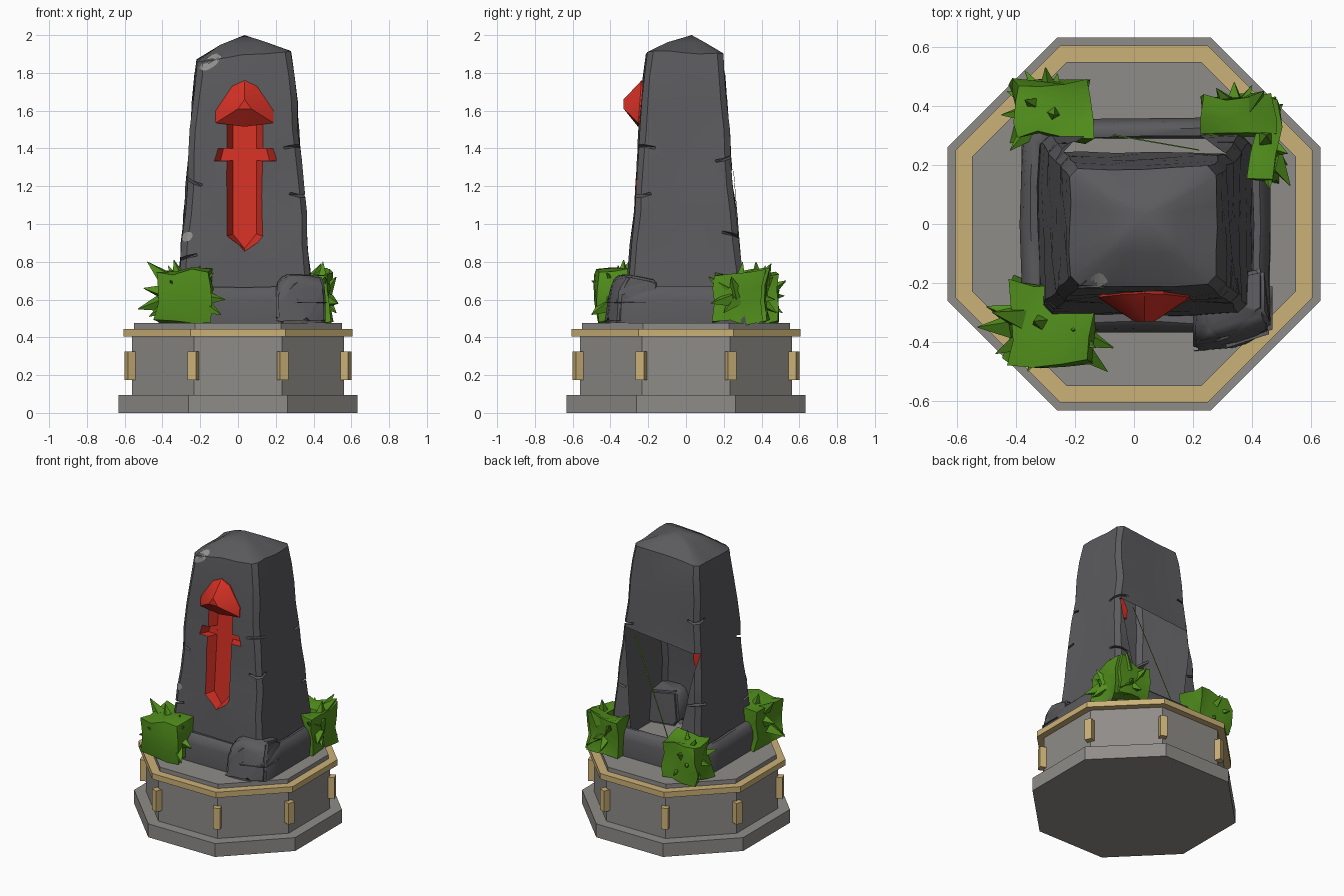
import bpy, bmesh, math, random
from mathutils import Vector, Matrix, noise
from mathutils.bvhtree import BVHTree

random.seed(4)
if "Cube" in bpy.data.objects:
    bpy.data.objects.remove(bpy.data.objects["Cube"])


def material(name, r, g, b):
    m = bpy.data.materials.new(name)
    m.use_nodes = True
    m.diffuse_color = (r, g, b, 1)
    m.node_tree.nodes["Principled BSDF"].inputs["Base Color"].default_value = (r, g, b, 1)
    return m


STONE = material("dark stone", .105, .105, .112)
PALE = material("pale chipped stone", .30, .30, .29)
BASE = material("pedestal grey", .275, .265, .25)
GOLD = material("gold trim", .60, .44, .185)
RED = material("red carving", .66, .03, .018)
LEAF = material("leaf green", .085, .28, .012)


def finish(name, bm, mats, smooth=None):
    bmesh.ops.recalc_face_normals(bm, faces=bm.faces)
    me = bpy.data.meshes.new(name)
    bm.to_mesh(me)
    bm.free()
    ob = bpy.data.objects.new(name, me)
    bpy.context.collection.objects.link(ob)
    for m in mats:
        me.materials.append(m)
    if smooth:
        shade(ob, smooth)
    return ob


def shade(ob, degrees):
    bpy.ops.object.select_all(action='DESELECT')
    ob.select_set(True)
    bpy.context.view_layer.objects.active = ob
    bpy.ops.object.shade_smooth_by_angle(angle=math.radians(degrees))


def ring(bm, z, x0, x1, y0, y1, c=.03, n=5, tilt=0):
    """Chamfered rectangle of vertices."""
    pts = [Vector(p) for p in ((x0, y0), (x1, y0), (x1, y1), (x0, y1))]
    out = []
    for i in range(4):
        a, b = pts[i], pts[(i + 1) % 4]
        d = (b - a).normalized() * c
        for k in range(n):
            p = (a + d).lerp(b - d, k / (n - 1))
            out.append(bm.verts.new((p.x, p.y, z + tilt * p.x)))
    return out


def loft(bm, rings):
    for a, b in zip(rings, rings[1:]):
        for i in range(len(a)):
            j = (i + 1) % len(a)
            bm.faces.new((a[i], a[j], b[j], b[i]))


def roughen(verts, amount, freq=5):
    for v in verts:
        v.co += noise.noise_vector(v.co * freq) * amount


def hull(bm, points):
    vs = [bm.verts.new(p) for p in points]
    res = bmesh.ops.convex_hull(bm, input=vs)
    bmesh.ops.delete(bm, geom=[g for g in res["geom_interior"]
                               if isinstance(g, bmesh.types.BMVert)], context='VERTS')


# Octagonal pedestal
def octagon(name, apothem, z0, z1, mat):
    bm = bmesh.new()
    r = apothem / math.cos(math.pi / 8)
    bmesh.ops.create_cone(bm, cap_ends=True, segments=8, radius1=r, radius2=r, depth=z1 - z0,
                          matrix=Matrix.Translation((0, 0, (z0 + z1) / 2))
                          @ Matrix.Rotation(math.pi / 8, 4, 'Z'))
    finish(name, bm, [mat])


octagon("pedestal_foot", .632, 0, .095, BASE)
octagon("pedestal_drum", .56, .095, .405, BASE)
octagon("pedestal_gold_rim", .605, .405, .445, GOLD)
octagon("pedestal_top_slab", .55, .44, .475, BASE)

# Gold brackets on the pedestal corners
bm = bmesh.new()
for i in range(8):
    bmesh.ops.create_cube(bm, size=1, matrix=Matrix.Rotation(math.pi / 8 + i * math.pi / 4, 4, 'Z')
                          @ Matrix.Translation((.605, 0, .25)) @ Matrix.Diagonal((.07, .048, .15, 1)))
finish("gold_brackets", bm, [GOLD])


# Standing stone
def side(z):
    """Extent of the tapering shaft at a height."""
    t = (z - .475) / 1.4
    return (-.328 + .106 * t, .402 - .108 * t, -.322 + .107 * t, .318 - .123 * t)


bm = bmesh.new()
rings = [ring(bm, z, *side(z)) for z in (.475, .6, .75, .9, 1.05, 1.2, 1.35, 1.5, 1.65, 1.78)]
rings.append(ring(bm, 1.885, -.218, .278, -.21, .19, tilt=.09))
rings.append(ring(bm, 1.955, -.09, .15, -.1, .1, c=.02, tilt=.05))
loft(bm, rings)
apex = bm.verts.new((.035, .03, 2))
for i in range(len(rings[-1])):
    bm.faces.new((rings[-1][i], rings[-1][(i + 1) % len(rings[-1])], apex))
bm.faces.new(rings[0][::-1])
roughen([v for r in rings[1:-1] for v in r], .014)
shaft_mats = [STONE, RED, PALE]
shaft = finish("standing_stone", bm, shaft_mats)


def cut(bm, index):
    for f in bm.faces:
        f.material_index = index
    cutter = finish("cutter", bm, shaft_mats)
    cutter.hide_render = True
    mod = shaft.modifiers.new("cut", 'BOOLEAN')
    mod.operation, mod.solver, mod.object = 'DIFFERENCE', 'EXACT', cutter
    bpy.context.view_layer.objects.active = shaft
    bpy.ops.object.modifier_apply(modifier=mod.name)
    bpy.data.objects.remove(cutter)


def groove(outline, centre, floor):
    """Tapered cutter that follows the leaning front face."""
    bm = bmesh.new()
    loops = []
    for depth, fx, fz in ((-.05, 1.2, 1.05), (.06, floor, .97)):
        loops.append([bm.verts.new((centre[0] + (x - centre[0]) * fx, side(z)[2] + depth,
                                    centre[1] + (z - centre[1]) * fz)) for x, z in outline])
    loft(bm, loops)
    bm.faces.new(loops[0])
    bm.faces.new(loops[1][::-1])
    cut(bm, 1)


# Chipped cracks at the stone's edges
for x, y, z, a in ((0, 0, 1.23, .3), (1, 0, 1.42, -.2), (1, 0, 1.14, .25), (1, 1, .94, -.2),
                   (1, 1, 1.35, .2), (0, 1, 1.48, -.25), (0, 1, .95, .3), (0, 0, .82, -.2)):
    e = side(z)
    bm = bmesh.new()
    bmesh.ops.create_cone(bm, cap_ends=True, segments=4, radius1=.09, radius2=.09, depth=.014,
                          matrix=Matrix.Translation((e[x], e[2 + y], z))
                          @ Matrix.Rotation(a, 4, 'X') @ Matrix.Rotation(a, 4, 'Y'))
    cut(bm, 0)

# Carved blade and crossguard
groove([(-.065, 1.6), (.135, 1.6), (.135, .94), (.035, .86), (-.065, .94)], (.035, 1.2), .62)
groove([(-.125, 1.335), (.2, 1.335), (.18, 1.4), (-.105, 1.4)], (.035, 1.365), .8)

# Broken opening at the back: the pocket is removed to leave a hollow shell
bm = bmesh.new()
hull(bm, [(x, y, z) for y in (.12, .5)
          for x, z in ((-.265, 1.28), (.315, 1.33), (.215, .6), (-.14, .6))])
cut(bm, 2)
bm = bmesh.new()
bm.from_mesh(shaft.data)
gone = [f for f in bm.faces if f.material_index == 2 or
        (f.normal.z < -.9 and f.calc_center_median().z < .49)]
bmesh.ops.delete(bm, geom=gone, context='FACES')
tree = BVHTree.FromBMesh(bm)
bm.to_mesh(shaft.data)
bm.free()
shaft.data.materials.pop(index=2)
shade(shaft, 35)

# Pale worn patches lying on the stone
for name, x0, z0, x1, z1, h in (("top_patch", -.20, 1.825, -.09, 1.885, .028),
                                ("low_patch", -.295, .925, -.24, .94, .02)):
    bm = bmesh.new()
    rows = []
    for k in range(9):
        t = k / 8
        half = h * (1 - abs(2 * t - 1) ** 3) + .004
        row = []
        for s in (-1, 0, 1):
            hit = tree.ray_cast(Vector((x0 + (x1 - x0) * t, -1, z0 + (z1 - z0) * t + s * half)),
                                Vector((0, 1, 0)))
            row.append(bm.verts.new(hit[0] + hit[1] * .004) if hit[0] else None)
        rows.append(row)
    for a, b in zip(rows, rows[1:]):
        for i in (0, 1):
            quad = (a[i], b[i], b[i + 1], a[i + 1])
            if all(quad):
                bm.faces.new(quad)
    finish(name, bm, [PALE])

# Red pommel standing out of the front
bm = bmesh.new()
profile = [(-.118, 1.535), (-.118, 1.6), (-.03, 1.73), (.035, 1.76), (.1, 1.73),
           (.188, 1.6), (.188, 1.535), (.035, 1.515)]
hull(bm, [(x, side(z)[2] + d, z) for x, z in profile for d in (-.012, .03)]
     + [(x, -.33, z) for x, z in ((0, 1.61), (.07, 1.61), (.035, 1.66))])
finish("red_pommel", bm, [RED], 25)

# Low stone kerb around the shaft
bm = bmesh.new()
kerb = (-.38, .462, -.368, .355)
levels = ((.475, 0), (.6, 0), (.645, .012), (.665, .035), (.66, .06), (.475, .065))
loops = [ring(bm, z, kerb[0] + d, kerb[1] - d, kerb[2] + d, kerb[3] - d) for z, d in levels]
loft(bm, loops)
roughen([v for r in loops[1:5] for v in r], .015)
finish("stone_kerb", bm, [STONE], 50)

# Fallen boulder at the front corner, with a crack slab below it
bm = bmesh.new()
hull(bm, [(.2, -.34, .68), (.2, -.41, .62), (.2, -.43, .5), (.23, -.43, .476), (.36, -.42, .476),
          (.462, -.36, .476), (.465, -.35, .65), (.44, -.3, .73), (.25, -.35, .735),
          (.3, -.39, .71), (.22, -.2, .72), (.44, -.15, .7), (.44, -.15, .476), (.2, -.2, .476)])
hull(bm, [(x, y, z) for z in (.57, .6) for x, y in ((.3, -.425), (.47, -.37), (.47, -.2), (.3, -.2))])
bmesh.ops.bevel(bm, geom=bm.edges[:], offset=.012, segments=2, affect='EDGES')
finish("corner_boulder", bm, [STONE], 50)


# Spiky bushes: lumpy blocks with pointed leaves
def bush(name, blocks, tips):
    bm = bmesh.new()
    centres = []
    for x0, x1, y0, y1, z0, z1 in blocks:
        c = Vector((x0 + x1, y0 + y1, z0 + z1)) / 2
        centres.append(c)
        made = bmesh.ops.create_cube(bm, size=1, matrix=Matrix.Translation(c)
                                     @ Matrix.Diagonal((x1 - x0, y1 - y0, z1 - z0, 1)))
        edges = {e for v in made["verts"] for e in v.link_edges}
        made = bmesh.ops.subdivide_edges(bm, edges=list(edges), cuts=2, use_grid_fill=True)
        verts = {v for f in made["geom"] if isinstance(f, bmesh.types.BMFace) for v in f.verts}
        roughen(verts, .045, 7)
    for tip in map(Vector, tips):
        c = min(centres, key=lambda p: (p - tip).length)
        d = tip - c
        length = .12
        mat = (Matrix.Translation(tip - d.normalized() * length / 2)
               @ d.to_track_quat('Z', 'Y').to_matrix().to_4x4()
               @ Matrix.Rotation(random.random() * 3, 4, 'Z'))
        bmesh.ops.create_cone(bm, cap_ends=True, segments=4, radius1=.045, radius2=.002,
                              depth=length, matrix=mat)
    finish(name, bm, [LEAF], 40)


bush("front_bush", [(-.42, -.14, -.48, -.2, .485, .75)],
     [(-.48, -.3, .8), (-.53, -.35, .55), (-.5, -.28, .66), (-.34, -.33, .81), (-.2, -.36, .78),
      (-.13, -.42, .74), (-.07, -.42, .6), (-.09, -.5, .52), (-.47, -.44, .51), (-.36, -.5, .7)])
bush("back_left_bush", [(-.41, -.155, .29, .48, .485, .74)],
     [(-.3, .53, .7), (-.37, .52, .62), (-.45, .37, .6), (-.42, .25, .66), (-.27, .37, .8),
      (-.37, .42, .78), (-.26, .51, .53), (-.43, .45, .52)])
bush("back_right_bush", [(.235, .46, .3, .43, .485, .74), (.4, .485, .14, .41, .485, .73)],
     [(.28, .46, .72), (.44, .45, .79), (.4, .47, .6), (.52, .24, .72), (.53, .13, .58),
      (.52, .2, .53), (.45, .3, .8), (.46, .12, .72), (.48, .43, .52), (.34, .48, .53)])

# Thin dangling vine across the opening
bm = bmesh.new()
hull(bm, [(.215, .25, 1.29), (.222, .25, 1.29), (.22, .253, 1.28),
          (-.075, .3, .66), (-.066, .3, .66), (-.07, .304, .66)])
finish("hanging_vine", bm, [LEAF])
